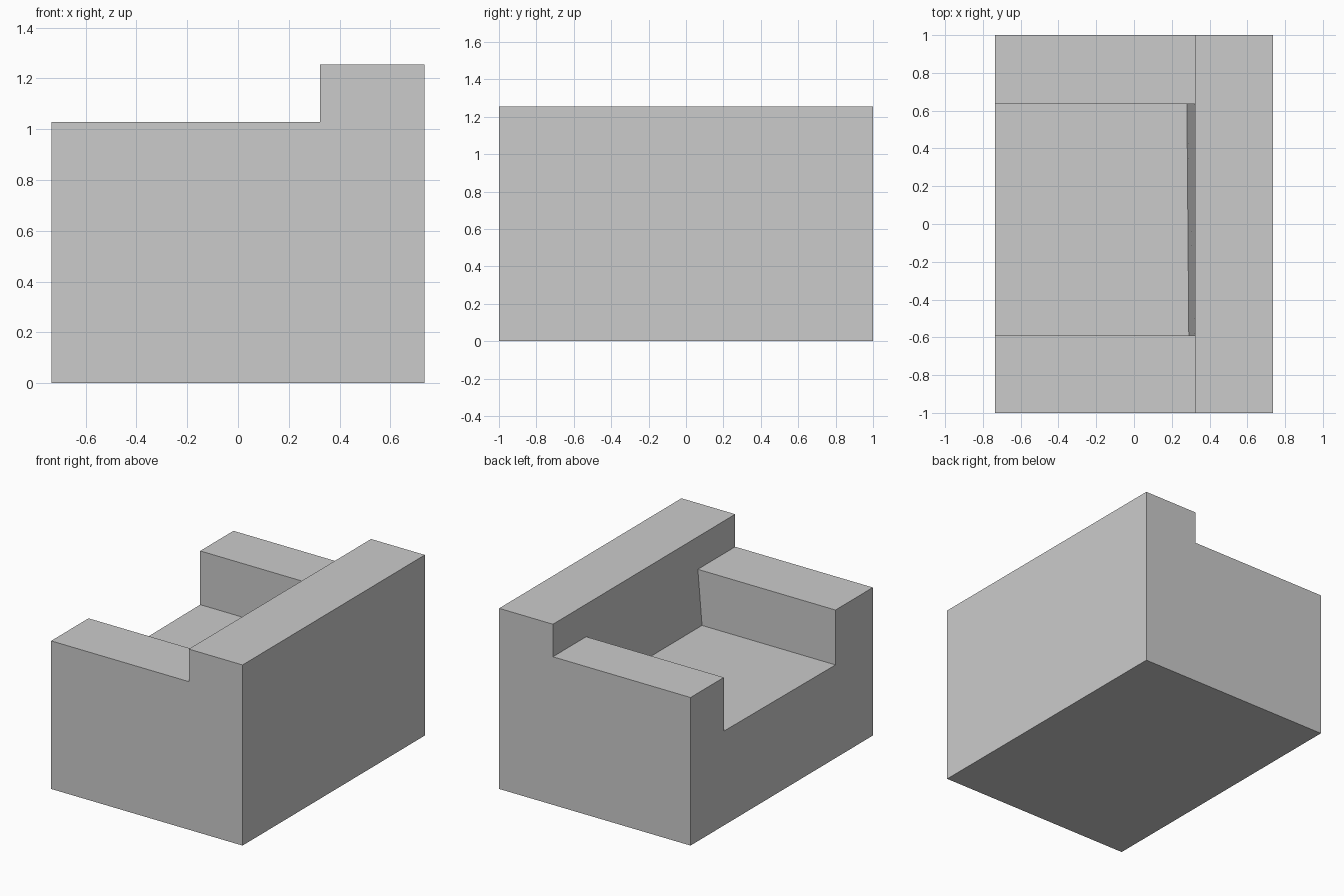
import bpy
import bmesh

cube = bpy.data.objects.get("Cube")
if cube:
    bpy.data.objects.remove(cube, do_unlink=True)

# Main sizes
HALF_DEPTH = 0.735
BACK_FRONT = 0.322
ARM_TOP = 1.028
BACK_TOP = 1.254

grey = bpy.data.materials.new("plain_grey")
grey.use_nodes = True
colour = (0.6, 0.6, 0.6, 1)
grey.diffuse_color = colour
grey.node_tree.nodes["Principled BSDF"].inputs["Base Color"].default_value = colour

bm = bmesh.new()


def build_side(y_out, y_in, seat_z, seat_back):
    """Corner points of one side, with its end panel, arm top and inner arm wall."""
    points = {
        "floor_front": (-HALF_DEPTH, y_out, 0),
        "floor_back": (HALF_DEPTH, y_out, 0),
        "back_rear": (HALF_DEPTH, y_out, BACK_TOP),
        "back_front": (BACK_FRONT, y_out, BACK_TOP),
        "step": (BACK_FRONT, y_out, ARM_TOP),
        "arm": (-HALF_DEPTH, y_out, ARM_TOP),
        "step_in": (BACK_FRONT, y_in, ARM_TOP),
        "arm_in": (-HALF_DEPTH, y_in, ARM_TOP),
        "seat_front": (-HALF_DEPTH, y_in, seat_z),
        "seat_back": (seat_back, y_in, seat_z),
    }
    v = {name: bm.verts.new(co) for name, co in points.items()}
    for loop in ("floor_front floor_back back_rear back_front step arm",
                 "step arm arm_in step_in",
                 "step_in arm_in seat_front seat_back"):
        bm.faces.new([v[n] for n in loop.split()])
    return v


side_a = build_side(-1, -0.59, 0.647, 0.29)
side_b = build_side(1, 0.635, 0.655, 0.28)

# Panels that span from one side to the other
for strip in ("floor_front floor_back",             # underside
              "floor_back back_rear",               # rear panel
              "back_rear back_front",               # backrest top
              "back_front step step_in",            # backrest above the arms
              "step_in seat_back",                  # sloped lower backrest
              "seat_back seat_front",               # seat
              "seat_front arm_in arm floor_front"): # front panel
    names = strip.split()
    bm.faces.new([side_a[n] for n in names] + [side_b[n] for n in reversed(names)])

bmesh.ops.recalc_face_normals(bm, faces=bm.faces)
mesh = bpy.data.meshes.new("armchair")
bm.to_mesh(mesh)
bm.free()
mesh.materials.append(grey)
armchair = bpy.data.objects.new("armchair", mesh)
bpy.context.collection.objects.link(armchair)
